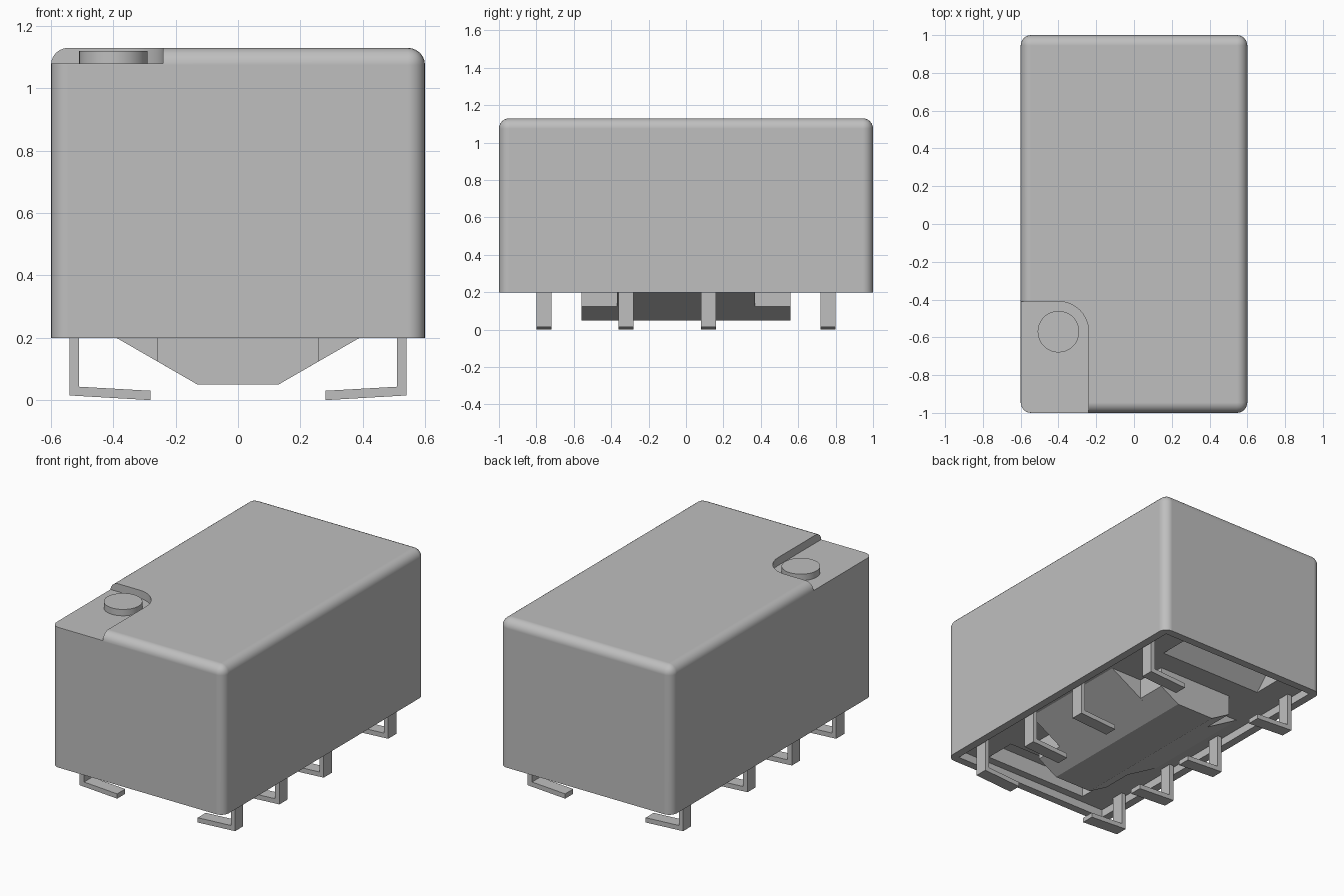
import bpy, bmesh, math
from mathutils import Vector

cube = bpy.data.objects.get("Cube")
if cube:
    bpy.data.objects.remove(cube, do_unlink=True)

grey = bpy.data.materials.new("plain grey")
grey.use_nodes = True
colour = (0.52, 0.52, 0.52, 1)
grey.diffuse_color = colour
grey.node_tree.nodes["Principled BSDF"].inputs["Base Color"].default_value = colour


def finish(name, bm):
    bmesh.ops.recalc_face_normals(bm, faces=bm.faces)
    mesh = bpy.data.meshes.new(name)
    bm.to_mesh(mesh)
    bm.free()
    mesh.materials.append(grey)
    obj = bpy.data.objects.new(name, mesh)
    bpy.context.collection.objects.link(obj)
    return obj


def prism(name, points, axis, lo, hi):
    """Extrude a closed 2D profile along one axis."""
    bm = bmesh.new()

    def place(p, depth):
        co = list(p)
        co.insert("xyz".index(axis), depth)
        return Vector(co)

    face = bm.faces.new([bm.verts.new(place(p, lo)) for p in points])
    out = bmesh.ops.extrude_face_region(bm, geom=[face])
    shift = place((0, 0), hi - lo)
    moved = [g for g in out["geom"] if isinstance(g, bmesh.types.BMVert)]
    bmesh.ops.translate(bm, verts=moved, vec=shift)
    return finish(name, bm)


def rect(a, b, c, d):
    return [(a, b), (c, b), (c, d), (a, d)]


def arc(cx, cy, r, start, end, steps):
    angles = [math.radians(start + (end - start) * i / steps) for i in range(steps + 1)]
    return [(cx + r * math.cos(a), cy + r * math.sin(a)) for a in angles]


def cut(obj, cutters):
    for c in cutters:
        mod = obj.modifiers.new("cut", "BOOLEAN")
        mod.operation, mod.solver, mod.object = "DIFFERENCE", "EXACT", c
    graph = bpy.context.evaluated_depsgraph_get()
    mesh = bpy.data.meshes.new_from_object(obj.evaluated_get(graph))
    obj.modifiers.clear()
    obj.data = mesh
    for c in cutters:
        bpy.data.objects.remove(c, do_unlink=True)


def smooth(obj):
    bpy.ops.object.select_all(action="DESELECT")
    obj.select_set(True)
    bpy.context.view_layer.objects.active = obj
    bpy.ops.object.shade_smooth_by_angle(angle=math.radians(30))
    obj.modifiers.new("even shading", "WEIGHTED_NORMAL").keep_sharp = True


# Housing: box with rounded upright and top edges
W, L, FLOOR, BASE, TOP, STEP = 0.6, 1.0, 0.2, 0.25, 1.13, 1.08
housing = prism("housing", rect(-W, -L, W, L), "z", FLOOR, TOP)
bm = bmesh.new()
bm.from_mesh(housing.data)
edges = [e for e in bm.edges if max(v.co.z for v in e.verts) > 1]
bmesh.ops.bevel(bm, geom=edges, offset=0.055, segments=6, profile=0.5, affect="EDGES")
bm.to_mesh(housing.data)
bm.free()

# Corner step around the button, and the open underside
bx, by = -0.4, -0.57
step = [(-0.7, -1.1), (-0.24, -1.1)] + arc(bx, by, 0.16, 0, 90, 10) + [(-0.7, by + 0.16)]
cut(housing, [
    prism("step_cutter", step, "z", STEP, 1.3),
    prism("cavity_cutter", rect(-0.55, -0.95, 0.55, 0.95), "z", 0.1, 0.45),
])
smooth(housing)

# Round button on the step
button = prism("button", arc(bx, by, 0.11, 0, 350, 35), "z", STEP - 0.02, 1.12)
smooth(button)

# Base plate with a sloped pocket at each end
base = prism("base_plate", rect(-0.55, -0.95, 0.55, 0.95), "z", BASE, 0.45)
pocket = [(0.7, 0.2), (0.7, BASE), (0.8, 0.35), (0.9, 0.35), (0.9, 0.2)]
cut(base, [prism("pocket_cutter", [(s * y, z) for y, z in pocket], "x", -0.36, 0.36)
           for s in (-1, 1)])

# Tapered keel under the base, narrowed at both ends
half = [(0.13, 0.05), (0.477, BASE), (0.477, BASE + 0.02)]
mirror = lambda pts: pts + [(-x, z) for x, z in reversed(pts)]
prism("keel_middle", mirror(half), "y", -0.37, 0.37)
half_end = [(0.13, 0.05), (0.26, 0.125), (0.26, BASE + 0.02)]
prism("keel_front", mirror(half_end), "y", -0.56, -0.37)
prism("keel_back", mirror(half_end), "y", 0.37, 0.56)

# Eight bent pins with feet pointing inward
pin = [(0.54, BASE + 0.02), (0.54, 0.015), (0.28, 0), (0.28, 0.03), (0.51, 0.043),
       (0.51, BASE + 0.02)]
for side, s in (("left", 1), ("right", -1)):
    for i, y in enumerate((-0.76, -0.32, 0.12, 0.76)):
        prism(f"{side}_pin_{i + 1}", [(s * x, z) for x, z in pin], "y", y - 0.04, y + 0.04)
